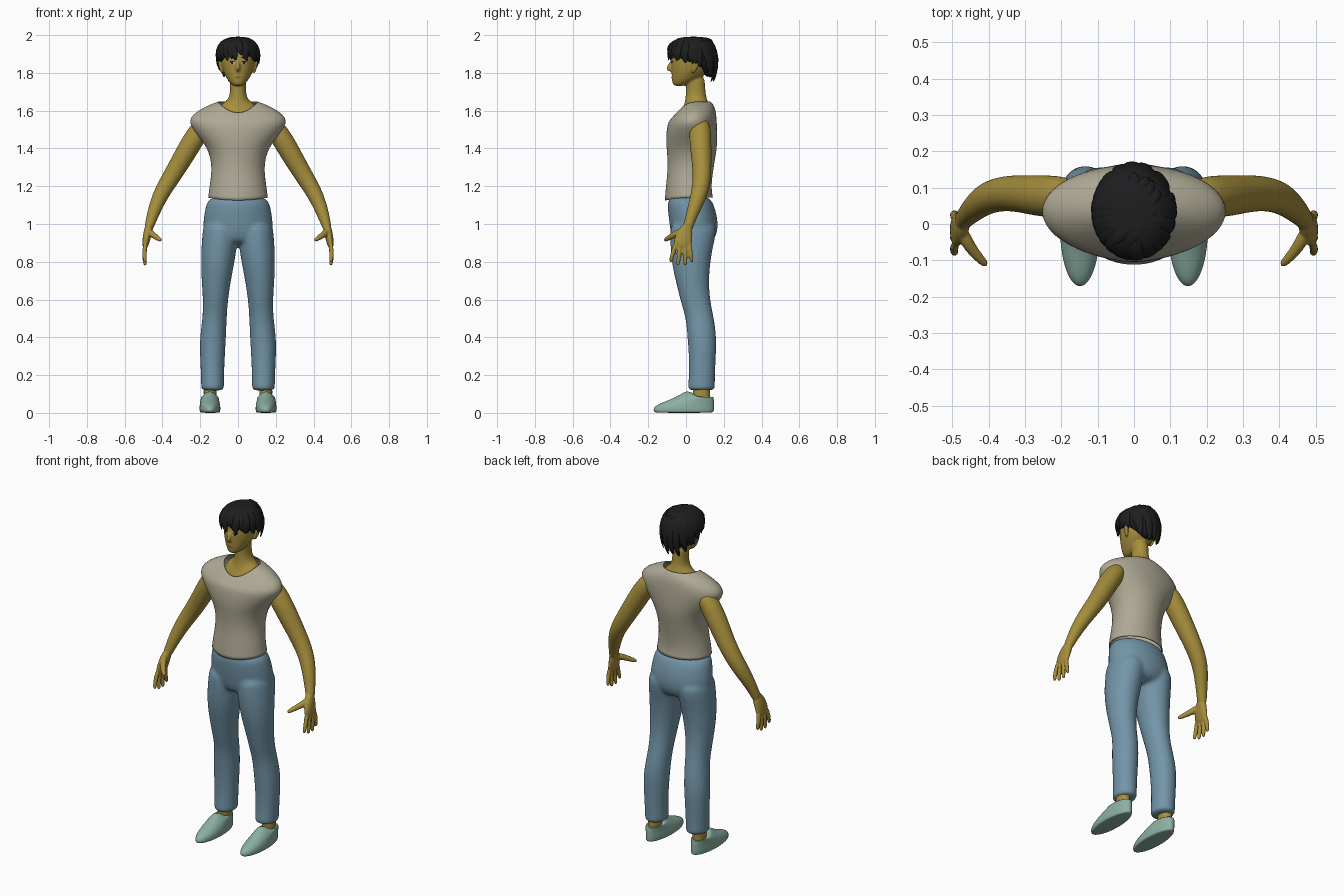
import bpy, bmesh, random
from math import sin, cos, pi, copysign
from mathutils import Vector

random.seed(4)
if "Cube" in bpy.data.objects:
    bpy.data.objects.remove(bpy.data.objects["Cube"])


def material(name, *rgb):
    m = bpy.data.materials.new(name)
    m.use_nodes = True
    m.diffuse_color = (*rgb, 1)
    m.node_tree.nodes["Principled BSDF"].inputs["Base Color"].default_value = (*rgb, 1)
    return m


SKIN = material("olive skin", .38, .27, .045)
SHIRT = material("warm grey cloth", .43, .40, .30)
DENIM = material("blue cloth", .17, .30, .39)
SHOE = material("pale green", .26, .43, .37)
HAIR = material("black hair", .013, .013, .014)
WHITE = material("eye white", .5, .48, .4)
LIP = material("brown lip", .24, .14, .035)


def level(rows, x=0, n=20, e=1.0):
    """Horizontal rings: z, half width, front y, back y, front lift, back lift."""
    rings = []
    for z, w, yf, yb, *lift in rows:
        front, back = (lift + [0, 0])[:2]
        ring = []
        for i in range(n):
            c, s = cos(2 * pi * i / n), sin(2 * pi * i / n)
            dz = front * max(0, -s) ** 2 + back * max(0, s) ** 2
            c, s = copysign(abs(c) ** e, c), copysign(abs(s) ** e, s)
            ring.append(Vector((x + 1.016 * w * c,
                                (yf + yb) / 2 + 1.016 * (yb - yf) / 2 * s, z + dz)))
        rings.append(ring)
    return rings


def legged(rows):
    """Rings given by inner and outer x instead of a half width."""
    rings = []
    for z, x0, x1, *rest in rows:
        rings += level([(z, (x1 - x0) / 2, *rest)], (x0 + x1) / 2)
    return rings


def tube(path, ref=(1, 0, 0), n=12):
    """Rings square to a path of x, y, z, width, thickness."""
    pts = [Vector(p[:3]) for p in path]
    rings = []
    for i, p in enumerate(path):
        t = pts[min(i + 1, len(pts) - 1)] - pts[max(i - 1, 0)]
        u = t.cross(Vector(ref)).normalized()
        v = u.cross(t).normalized()
        rings.append([pts[i] + u * p[3] * cos(2 * pi * k / n) + v * p[4] * sin(2 * pi * k / n)
                      for k in range(n)])
    return rings


def build(name, tubes, mat, side=1, caps=True, smooth=2, voxel=0):
    bm = bmesh.new()
    for rings in tubes:
        vs = [[bm.verts.new((p.x * side, p.y, p.z)) for p in r] for r in rings]
        n = len(vs[0])
        for a, b in zip(vs, vs[1:]):
            for i in range(n):
                bm.faces.new((a[i], a[(i + 1) % n], b[(i + 1) % n], b[i]))
        if caps:
            bm.faces.new(vs[0])
            bm.faces.new(vs[-1])
    bmesh.ops.recalc_face_normals(bm, faces=bm.faces)
    for f in bm.faces:
        f.smooth = True
    me = bpy.data.meshes.new(name)
    bm.to_mesh(me)
    bm.free()
    me.materials.append(mat)
    ob = bpy.data.objects.new(name, me)
    bpy.context.collection.objects.link(ob)
    if smooth:
        sub = ob.modifiers.new("round", 'SUBSURF')
        sub.levels = sub.render_levels = smooth
    if voxel:
        rm = ob.modifiers.new("fuse", 'REMESH')
        rm.mode, rm.voxel_size, rm.use_smooth_shade = 'VOXEL', voxel, True
        sm = ob.modifiers.new("soften", 'SMOOTH')
        sm.factor, sm.iterations = .5, 5
    return ob


def sided(x):
    return "left" if x > 0 else "right"


# Shirt, open at hem and neckline
shirt = build("shirt", [level([
    (1.14, .158, -.112, .142, -.015), (1.2, .15, -.106, .132), (1.3, .136, -.095, .146),
    (1.38, .153, -.1, .16), (1.43, .183, -.105, .165), (1.48, .222, -.104, .165),
    (1.535, .26, -.097, .163), (1.575, .244, -.08, .16, -.02), (1.607, .2, -.07, .155, -.04),
    (1.632, .15, -.058, .145, -.052), (1.648, .105, -.048, .13, -.06)])], SHIRT, caps=False)
thick = shirt.modifiers.new("cloth", 'SOLIDIFY')
thick.thickness = .006

# Trousers, hips and legs fused
hips = level([(1.16, .155, -.098, .125), (1.08, .174, -.097, .155), (1.0, .186, -.087, .172),
              (.93, .18, -.077, .16), (.89, .1, -.05, .12)])
leg = legged([(1.02, .0, .18, -.08, .155), (.95, -.003, .188, -.083, .16),
              (.87, .008, .194, -.082, .14), (.78, .022, .196, -.073, .126),
              (.68, .042, .191, -.05, .12), (.58, .055, .184, -.025, .13),
              (.5, .06, .188, 0, .148), (.4, .064, .202, .008, .162),
              (.3, .07, .201, .016, .158), (.2, .074, .196, .016, .153),
              (.13, .074, .195, .01, .153), (.118, .076, .193, .012, .15)])
other = [[Vector((-p.x, p.y, p.z)) for p in r] for r in leg]
build("trousers", [hips, leg, other], DENIM, voxel=.01)

# Head, neck, nose and ears fused
skull = level([(1.73, .022, -.064, -.01), (1.745, .042, -.073, .03), (1.785, .07, -.076, .1),
               (1.83, .085, -.077, .13), (1.88, .091, -.078, .145), (1.94, .085, -.06, .14),
               (1.975, .05, -.02, .1)])
neck = level([(1.55, .12, -.03, .12, -.02), (1.628, .1, -.04, .124, -.055),
              (1.65, .06, -.01, .115, -.035), (1.68, .043, 0, .105),
              (1.73, .041, 0, .1), (1.79, .045, 0, .1)])
nose = tube([(0, -.068, 1.87, .009, .008), (0, -.085, 1.84, .012, .01),
             (0, -.095, 1.825, .016, .012), (0, -.078, 1.81, .014, .008)])
ears = [tube([(s * .083, .035, 1.795, .008, .007), (s * .093, .045, 1.825, .018, .007),
              (s * .1, .052, 1.855, .022, .007), (s * .1, .055, 1.872, .012, .005)])
        for s in (1, -1)]
head = build("head", [skull, neck, nose] + ears, SKIN, voxel=.006)


# Facial details as thin plates laid on the head
def plate(name, mat, x, z, w, h, lift, slant=0):
    bm = bmesh.new()
    bmesh.ops.create_grid(bm, x_segments=10, y_segments=4, size=1)
    for v in bm.verts:
        u, t = v.co.x * .98, v.co.y
        v.co = (x + w * u, -.085, z + h * t * (1 - u * u) ** .5 + slant * u)
    bmesh.ops.recalc_face_normals(bm, faces=bm.faces)
    if bm.faces[:][0].normal.y > 0:
        bmesh.ops.reverse_faces(bm, faces=bm.faces)
    me = bpy.data.meshes.new(name)
    bm.to_mesh(me)
    bm.free()
    me.materials.append(mat)
    ob = bpy.data.objects.new(name, me)
    bpy.context.collection.objects.link(ob)
    wrap = ob.modifiers.new("lay", 'SHRINKWRAP')
    wrap.target, wrap.offset, wrap.wrap_mode = head, lift, 'ABOVE_SURFACE'


for s in (1, -1):
    side = sided(s)
    plate(side + "_eye_white", WHITE, s * .038, 1.852, .018, .008, .002)
    plate(side + "_iris", HAIR, s * .037, 1.853, .009, .008, .004)
    plate(side + "_lashes", HAIR, s * .039, 1.86, .02, .004, .005, -s * .002)
    plate(side + "_brow", HAIR, s * .04, 1.884, .024, .005, .004, s * .002)
plate("mouth", LIP, 0, 1.775, .022, .006, .002)

# Hair cap with pointed locks
cap = level([(1.85, .094, -.07, .12, .07, -.1), (1.875, .106, -.088, .158, .045, -.075),
             (1.915, .112, -.092, .17, .015, -.03), (1.955, .1, -.082, .156),
             (1.983, .068, -.045, .12), (1.992, .025, 0, .08)])
build("hair_cap", [cap], HAIR)
locks = []
COUNT = 34
for i in range(COUNT):
    a = 2 * pi * (i + random.uniform(-.3, .3)) / COUNT
    twist = random.uniform(.1, .35)
    s = sin(a + twist)
    tip = 1.855 + (.02 * -s if s < 0 else -.105 * s) + random.uniform(-.012, .02)
    path = []
    for f, z, w in ((.35, 1.985, .016), (.8, 1.965, .026), (1.02, (1.935 + tip) / 2 + .02, .024),
                    (1.0 - .12 * max(0, s), tip + .02, .015), (1.0 - .2 * max(0, s), tip, .002)):
        b = a + twist * (1.99 - z) / .13
        path.append((.111 * f * cos(b), .038 + .131 * f * sin(b), z, w, w * .42))
    locks.append(tube(path, (cos(a), sin(a), .6), 8))
# Swept tufts across the crown
for i in range(9):
    a = random.uniform(0, 2 * pi)
    x, y = .045 * cos(a), .04 + .06 * sin(a)
    d = Vector((-.9 + random.uniform(0, .9), -.8, 0)).normalized() * .045
    locks.append(tube([(x - d.x, y - d.y, 1.965, .012, .008), (x, y, 1.985, .024, .012),
                       (x + d.x, y + d.y, 1.968, .016, .008),
                       (x + 1.5 * d.x, y + 1.5 * d.y, 1.945, .002, .002)], (0, 0, 1), 8))
build("hair_locks", locks, HAIR, smooth=1)

# Arm with palm, fingers and thumb
arm = tube([(.16, .075, 1.56, .055, .05), (.235, .075, 1.45, .062, .06),
            (.295, .082, 1.345, .055, .055), (.355, .086, 1.245, .05, .05),
            (.408, .072, 1.16, .047, .044), (.445, .038, 1.07, .035, .036),
            (.466, .015, 1.0, .028, .027), (.475, .005, .97, .03, .024)])
palm = tube([(.466, .012, 1.0, .026, .024), (.478, -.006, .955, .044, .024),
             (.488, -.018, .905, .052, .02), (.493, -.02, .87, .048, .014)])
fingers = [tube([(.49, y, .9, .013, .013), (.496, (y + yt) / 2, (.9 + z) / 2, .0125, .0125),
                 (.494, yt, z + .01, .011, .011), (.491, yt, z - .003, .007, .007)])
           for y, yt, z in ((-.055, -.08, .8), (-.03, -.042, .782),
                            (-.006, -.004, .782), (.017, .03, .8))]
thumb = tube([(.475, -.015, .965, .02, .02), (.455, -.06, .945, .018, .018),
              (.425, -.095, .925, .014, .014), (.403, -.116, .911, .01, .01)], (0, 0, 1))

# Shoe and ankle
shoe = legged([(0, .1, .196, -.16, .138), (.006, .094, .203, -.172, .147),
               (.03, .093, .204, -.172, .149), (.052, .097, .201, -.135, .148),
               (.078, .102, .197, -.06, .147), (.088, .105, .193, .0, .144, .03),
               (.082, .112, .186, .02, .135, .03)])
ankle = legged([(.04, .112, .184, .035, .128), (.1, .115, .18, .04, .126),
                (.16, .112, .184, .035, .13)])

for s in (1, -1):
    side = sided(s)
    build(side + "_arm", [arm, palm, thumb] + fingers, SKIN, s, voxel=.005)
    build(side + "_shoe", [shoe], SHOE, s)
    build(side + "_ankle", [ankle], SKIN, s)
